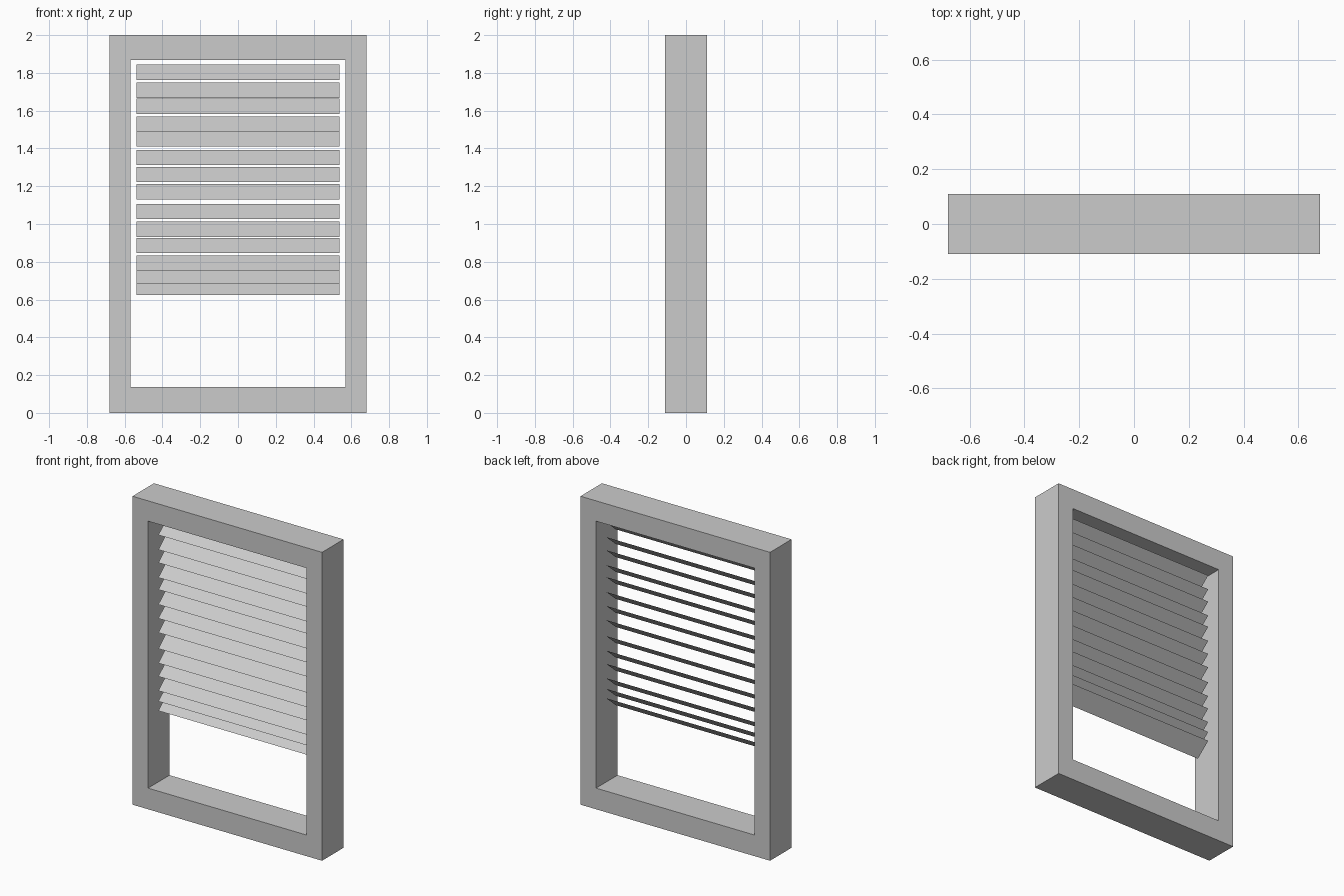
import bpy, bmesh

if "Cube" in bpy.data.objects:
    bpy.data.objects.remove(bpy.data.objects["Cube"])


def make_object(name, bm):
    mesh = bpy.data.meshes.new(name)
    bm.to_mesh(mesh)
    bm.free()
    obj = bpy.data.objects.new(name, mesh)
    bpy.context.collection.objects.link(obj)
    return obj


def rect(bm, x, z0, z1, y):
    return [bm.verts.new((px, y, pz))
            for px, pz in ((-x, z0), (x, z0), (x, z1), (-x, z1))]


# Window frame: rectangular ring with depth
DEPTH = 0.11
bm = bmesh.new()
outer_f, outer_b = (rect(bm, 0.68, 0.0, 2.0, y) for y in (-DEPTH, DEPTH))
inner_f, inner_b = (rect(bm, 0.568, 0.137, 1.868, y) for y in (-DEPTH, DEPTH))
for i in range(4):
    j = (i + 1) % 4
    for a, b in ((outer_f, inner_f), (inner_f, inner_b),
                 (inner_b, outer_b), (outer_b, outer_f)):
        bm.faces.new((a[i], a[j], b[j], b[i]))
bmesh.ops.recalc_face_normals(bm, faces=bm.faces)
make_object("window_frame", bm)

# Blind slats: thin sheets leaning back at the top, unevenly spaced
SLAT_HALF, SLAT_RISE, SLAT_Y = 0.538, 0.081, 0.048
SLAT_BOTTOMS = (1.763, 1.668, 1.583, 1.487, 1.409, 1.312, 1.222,
                1.130, 1.026, 0.932, 0.846, 0.753, 0.684, 0.623)
for n, z in enumerate(SLAT_BOTTOMS, 1):
    bm = bmesh.new()
    bm.faces.new([bm.verts.new(p) for p in (
        (-SLAT_HALF, -SLAT_Y, z), (SLAT_HALF, -SLAT_Y, z),
        (SLAT_HALF, SLAT_Y, z + SLAT_RISE), (-SLAT_HALF, SLAT_Y, z + SLAT_RISE))])
    make_object(f"blind_slat_{n:02d}", bm)
